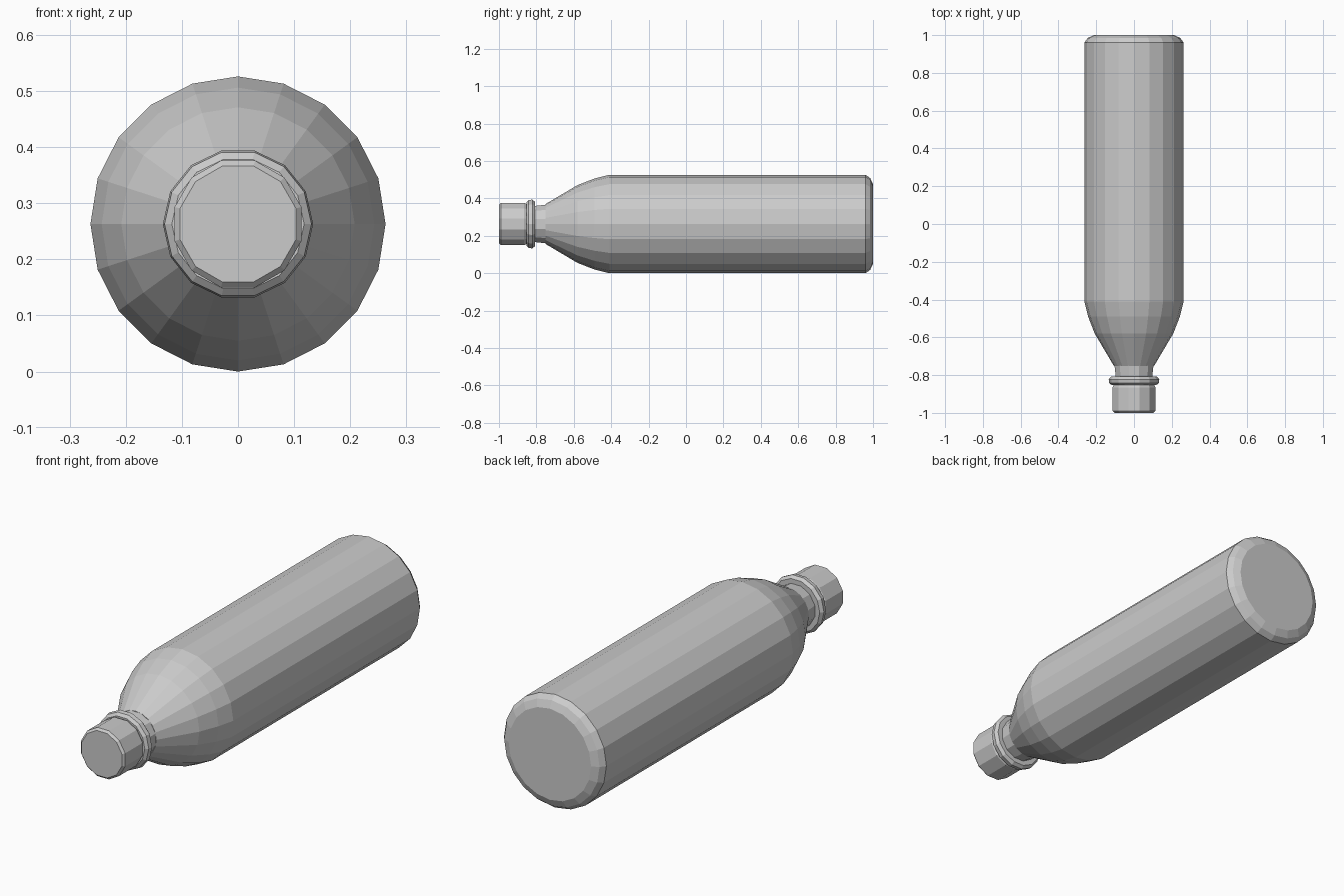
import bpy, bmesh, math

if "Cube" in bpy.data.objects:
    bpy.data.objects.remove(bpy.data.objects["Cube"])

AXIS_Z = 0.263


def lathe(name, profile, sides, turn=0.0):
    """Spin (y, radius) points around the bottle's lengthwise axis, capping both ends."""
    bm = bmesh.new()
    rings = []
    for y, r in profile:
        ring = []
        for i in range(sides):
            a = 2 * math.pi * i / sides + turn
            ring.append(bm.verts.new((r * math.sin(a), y, AXIS_Z - r * math.cos(a))))
        rings.append(ring)
    for a, b in zip(rings, rings[1:]):
        for i in range(sides):
            j = (i + 1) % sides
            bm.faces.new((a[i], a[j], b[j], b[i]))
    bm.faces.new(rings[0])
    bm.faces.new(rings[-1])
    bmesh.ops.recalc_face_normals(bm, faces=bm.faces)
    mesh = bpy.data.meshes.new(name)
    bm.to_mesh(mesh)
    bm.free()
    obj = bpy.data.objects.new(name, mesh)
    bpy.context.collection.objects.link(obj)
    return obj


# Body with tapered shoulder and chamfered base
lathe("bottle_body", [(-0.752, 0.106), (-0.58, 0.208), (-0.49, 0.243), (-0.41, 0.263),
                      (0.96, 0.263), (0.985, 0.245), (1.0, 0.212)], 20)

# Neck between shoulder and collar
lathe("neck", [(-0.86, 0.1), (-0.81, 0.1), (-0.745, 0.107)], 12, math.pi / 12)

# Flared collar ring
lathe("neck_collar", [(-0.853, 0.118), (-0.842, 0.131), (-0.822, 0.134),
                      (-0.808, 0.122)], 14, math.pi / 14)

# Screw cap with softened rims
lathe("cap", [(-1.0, 0.107), (-0.99, 0.117), (-0.865, 0.117), (-0.848, 0.108)],
      12, math.pi / 12)
